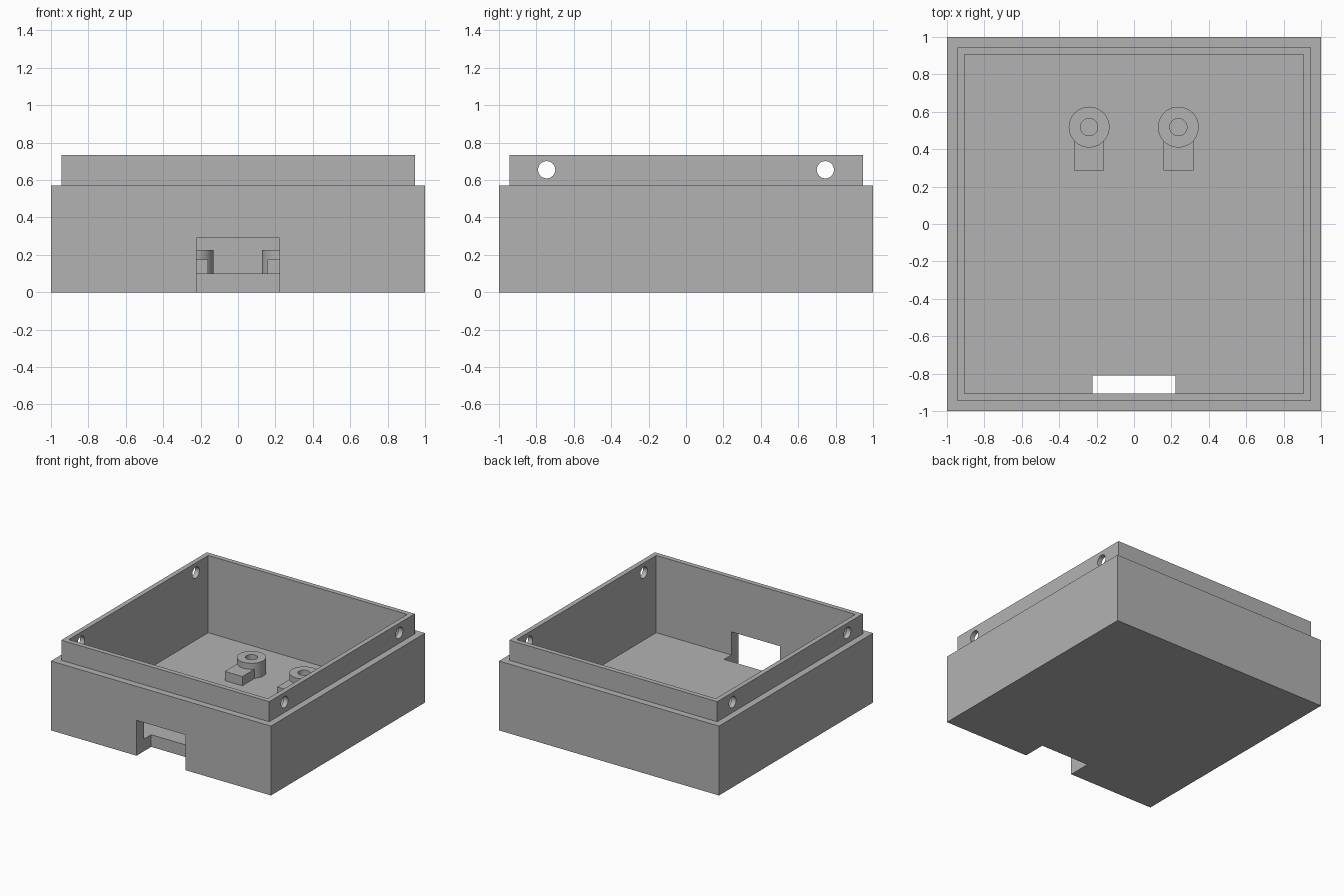
import bpy, bmesh
from math import sin, cos, pi

cube = bpy.data.objects.get("Cube")
if cube:
    bpy.data.objects.remove(cube, do_unlink=True)

grey = bpy.data.materials.new("plain grey")
grey.use_nodes = True
colour = (0.45, 0.45, 0.45, 1)
grey.diffuse_color = colour
grey.node_tree.nodes["Principled BSDF"].inputs["Base Color"].default_value = colour

FLOOR = 0.10


def finish(name, bm):
    bmesh.ops.recalc_face_normals(bm, faces=bm.faces)
    mesh = bpy.data.meshes.new(name)
    bm.to_mesh(mesh)
    bm.free()
    mesh.materials.append(grey)
    obj = bpy.data.objects.new(name, mesh)
    bpy.context.collection.objects.link(obj)
    return obj


def stack(name, profile, sides, turn=0.0, centre=(0, 0), closed=False):
    """Join rings of (radius, height); cap the ends or loop the profile."""
    bm = bmesh.new()
    rings = [[bm.verts.new((centre[0] + r * cos(turn + 2 * pi * i / sides),
                            centre[1] + r * sin(turn + 2 * pi * i / sides), z))
              for i in range(sides)] for r, z in profile]
    pairs = list(zip(rings, rings[1:]))
    if closed:
        pairs.append((rings[-1], rings[0]))
    else:
        bm.faces.new(rings[0])
        bm.faces.new(rings[-1])
    for a, b in pairs:
        for i in range(sides):
            j = (i + 1) % sides
            bm.faces.new((a[i], a[j], b[j], b[i]))
    return finish(name, bm)


def box(name, low, high):
    bm = bmesh.new()
    bmesh.ops.create_cube(bm, size=1)
    for v in bm.verts:
        v.co = [(a + b) / 2 + c * (b - a) for a, b, c in zip(low, high, v.co)]
    return finish(name, bm)


def activate(obj):
    bpy.ops.object.select_all(action="DESELECT")
    obj.select_set(True)
    bpy.context.view_layer.objects.active = obj


def cut(target, cutter):
    mod = target.modifiers.new("cut", "BOOLEAN")
    mod.operation = "DIFFERENCE"
    mod.solver = "EXACT"
    mod.object = cutter
    activate(target)
    bpy.ops.object.modifier_apply(modifier=mod.name)
    bpy.data.objects.remove(cutter, do_unlink=True)


# Open square tray with a stepped lip
half_widths = [(1, 0), (1, 0.57), (0.945, 0.57), (0.945, 0.735),
               (0.905, 0.735), (0.905, FLOOR)]
tray = stack("enclosure_tray", [(w * 2 ** 0.5, z) for w, z in half_widths],
             4, turn=pi / 4)

# Connector opening through the front wall and floor edge
cut(tray, box("opening_cutter", (-0.222, -1.1, -0.1), (0.222, -0.81, 0.29)))

# Screw holes across both side walls of the lip
for y in (-0.745, 0.745):
    bm = bmesh.new()
    bmesh.ops.create_cone(bm, cap_ends=True, segments=32, radius1=0.046,
                          radius2=0.046, depth=2.4)
    for v in bm.verts:
        v.co = (v.co.z, y + v.co.x, 0.655 + v.co.y)
    cut(tray, finish("screw_hole_cutter", bm))

# Two mounting bosses, each with a lower block in front
for side, x in (("right", -0.24), ("left", 0.237)):
    boss = stack(side + "_mounting_boss",
                 [(0.109, FLOOR), (0.109, 0.225), (0.046, 0.225), (0.046, FLOOR)],
                 48, centre=(x, 0.518), closed=True)
    activate(boss)
    bpy.ops.object.shade_smooth_by_angle()
    box(side + "_support_block", (x - 0.08, 0.285, FLOOR), (x + 0.08, 0.45, 0.176))

activate(tray)
bpy.ops.object.shade_smooth_by_angle()
